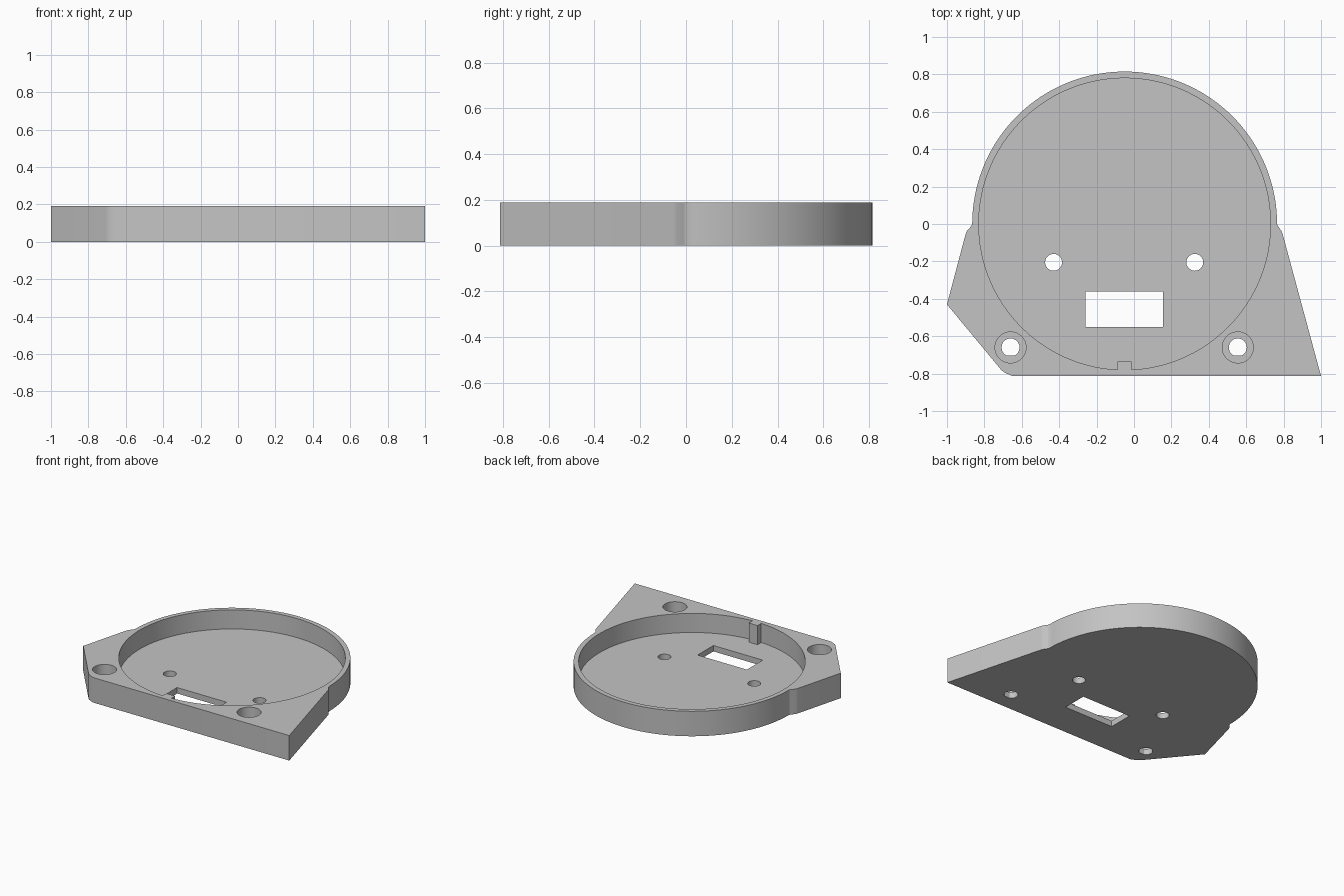
import bpy, bmesh
from math import sin, cos, pi, asin

cube = bpy.data.objects.get("Cube")
if cube:
    bpy.data.objects.remove(cube, do_unlink=True)

HEIGHT, FLOOR = 0.19, 0.045
CX, OUTER, INNER = -0.05, 0.815, 0.78

grey = bpy.data.materials.new("plain grey")
grey.use_nodes = True
grey.diffuse_color = (0.55, 0.55, 0.55, 1)
grey.node_tree.nodes["Principled BSDF"].inputs["Base Color"].default_value = grey.diffuse_color


def arc(x, y, r, start, end, n):
    """Points along an arc, both ends included."""
    return [(x + r * cos(start + (end - start) * i / n),
             y + r * sin(start + (end - start) * i / n)) for i in range(n + 1)]


def circle(x, y, r, n=48):
    return arc(x, y, r, 0, 2 * pi, n)[:-1]


def prism(name, points, z0, z1):
    """Extrude a flat outline from z0 to z1."""
    bm = bmesh.new()
    face = bm.faces.new([bm.verts.new((x, y, z0)) for x, y in points])
    top = bmesh.ops.extrude_face_region(bm, geom=[face])["geom"]
    bmesh.ops.translate(bm, vec=(0, 0, z1 - z0),
                        verts=[v for v in top if isinstance(v, bmesh.types.BMVert)])
    bmesh.ops.recalc_face_normals(bm, faces=bm.faces)
    mesh = bpy.data.meshes.new(name)
    bm.to_mesh(mesh)
    bm.free()
    mesh.materials.append(grey)
    obj = bpy.data.objects.new(name, mesh)
    bpy.context.collection.objects.link(obj)
    return obj


# Housing: round back, small fillets at the sides, angular front
outline = arc(CX, 0, OUTER, 0, pi, 80)
outline += [(-0.871, -0.012), (-0.895, -0.04), (-0.902, -0.06), (-1, -0.43),
            (-0.71, -0.78), (-0.695, -0.793), (-0.65, -0.813),
            (1, -0.813), (0.795, -0.055), (0.79, -0.04), (0.771, -0.012)]
housing = prism("housing", outline, 0, HEIGHT)

# Round pocket, leaving a small locating key on the front wall
half_key = 0.037
gap = asin(half_key / INNER)
pocket = arc(CX, 0, INNER, -pi / 2 + gap, 1.5 * pi - gap, 112)
pocket += [(CX - half_key, -0.735), (CX + half_key, -0.735)]
cutters = [prism("pocket_cutter", pocket, FLOOR, HEIGHT + 0.1)]

# Connector slot and the two floor holes
slot = [(-0.26, -0.55), (0.155, -0.55), (0.155, -0.36), (-0.26, -0.36)]
cutters.append(prism("slot_cutter", slot, -0.1, 0.1))
for x in (-0.43, 0.325):
    cutters.append(prism("floor_hole_cutter", circle(x, -0.205, 0.045), -0.1, 0.1))

# Counterbored mounting holes, each with a flat on its front side
for x in (-0.66, 0.555):
    cutters.append(prism("counterbore_cutter", circle(x, -0.66, 0.083), FLOOR, HEIGHT + 0.1))
    bore = arc(x, -0.66, 0.048, -0.35 * pi, 1.35 * pi, 40)
    cutters.append(prism("bore_cutter", bore, -0.1, 0.1))

bpy.context.view_layer.objects.active = housing
for cutter in cutters:
    mod = housing.modifiers.new("cut", "BOOLEAN")
    mod.operation = "DIFFERENCE"
    mod.solver = "EXACT"
    mod.object = cutter
    bpy.ops.object.modifier_apply(modifier=mod.name)
    bpy.data.objects.remove(cutter, do_unlink=True)

bpy.ops.object.select_all(action="DESELECT")
housing.select_set(True)
bpy.ops.object.shade_smooth_by_angle(angle=pi / 6)
